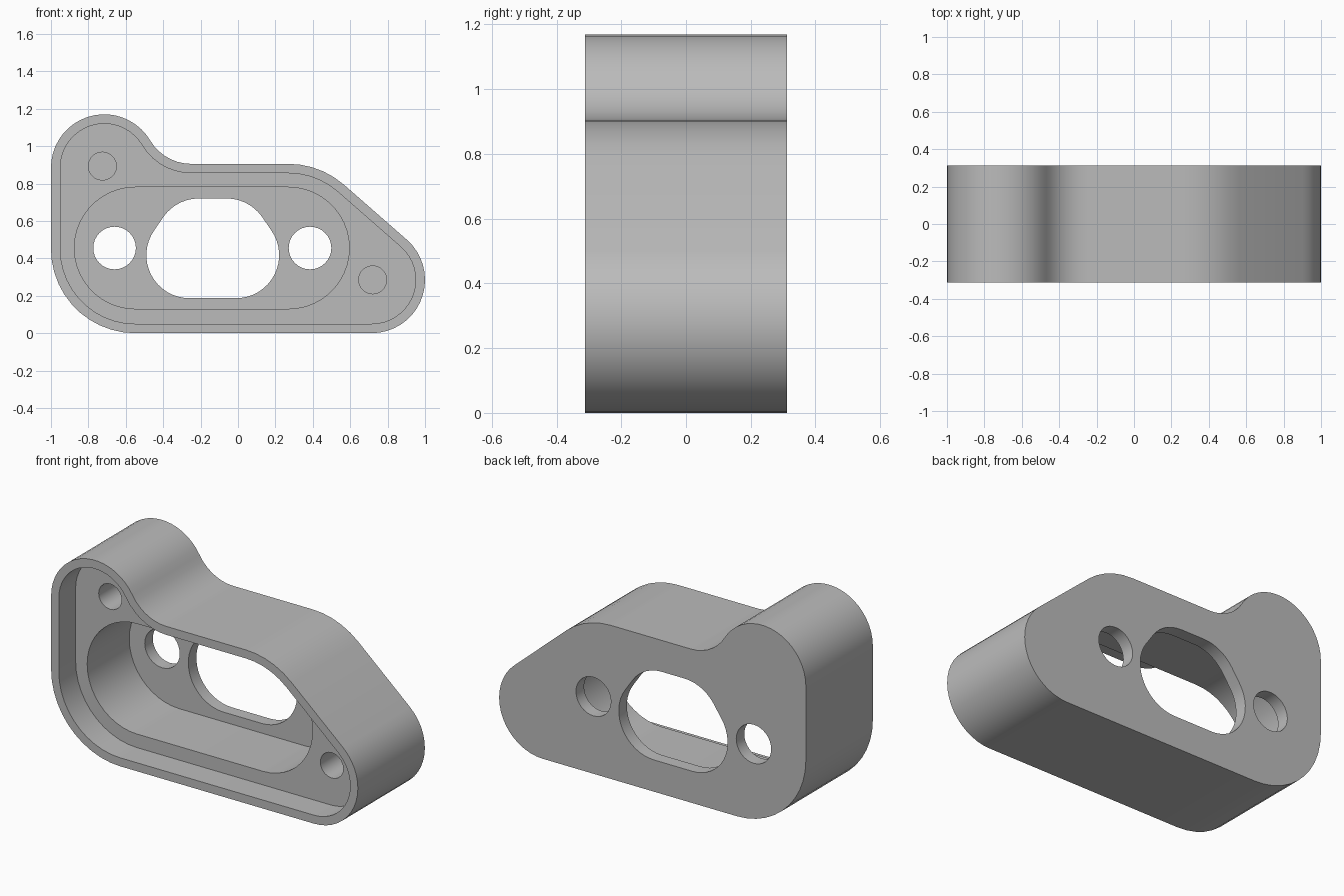
import bpy, bmesh, math

if "Cube" in bpy.data.objects:
    bpy.data.objects.remove(bpy.data.objects["Cube"])

FRONT, BACK = -0.312, 0.312      # outer faces
LEDGE, FLOOR, BLIND = -0.155, 0.237, 0.2   # recess depths along y

grey = bpy.data.materials.new("light grey")
grey.diffuse_color = (0.5, 0.5, 0.5, 1)
grey.use_nodes = True
grey.node_tree.nodes["Principled BSDF"].inputs["Base Color"].default_value = grey.diffuse_color


def arc(cx, cz, r, a0, a1, step=8):
    n = max(2, round(abs(a1 - a0) / step))
    angles = [math.radians(a0 + (a1 - a0) * i / n) for i in range(n + 1)]
    return [(cx + r * math.cos(a), cz + r * math.sin(a)) for a in angles]


def circle(cx, cz, r, n=32):
    return arc(cx, cz, r, 0, 360, 360 / n)[:-1]


def outline(d):
    """Body outline moved inward by d."""
    return (arc(-0.55, 0.45, 0.45 - d, 180, 270)
            + arc(0.715, 0.285, 0.285 - d, -90, 48.8)
            + arc(0.27, 0.455, 0.45 - d, 48.8, 90)
            + arc(-0.25, 1.16, 0.255 + d, 270, 210.6)
            + arc(-0.715, 0.885, 0.285 - d, 30.6, 180))


def prism(name, points, y0, y1):
    """Extrude an x-z profile from y0 to y1."""
    clean = [p for i, p in enumerate(points) if math.dist(p, points[i - 1]) > 1e-3]
    bm = bmesh.new()
    face = bm.faces.new([bm.verts.new((x, y0, z)) for x, z in clean])
    ext = bmesh.ops.extrude_face_region(bm, geom=[face])
    verts = [v for v in ext["geom"] if isinstance(v, bmesh.types.BMVert)]
    bmesh.ops.translate(bm, verts=verts, vec=(0, y1 - y0, 0))
    bmesh.ops.recalc_face_normals(bm, faces=bm.faces)
    mesh = bpy.data.meshes.new(name)
    bm.to_mesh(mesh)
    bm.free()
    mesh.materials.append(grey)
    obj = bpy.data.objects.new(name, mesh)
    bpy.context.collection.objects.link(obj)
    return obj


def cut(body, points, y0, y1):
    """Subtract an extruded profile from the body."""
    cutter = prism("cutter", points, y0, y1)
    cutter.hide_render = True
    mod = body.modifiers.new("cut", "BOOLEAN")
    mod.operation, mod.solver, mod.object = "DIFFERENCE", "EXACT", cutter
    bpy.context.view_layer.objects.active = body
    bpy.ops.object.modifier_apply(modifier=mod.name)
    bpy.data.objects.remove(cutter)


# Solid block
body = prism("housing", outline(0), FRONT, BACK)

# Rimmed recess, then the deep oblong pocket
cut(body, outline(0.05), FRONT - 0.1, LEDGE)
pocket = arc(-0.55, 0.455, 0.325, 90, 270) + arc(0.27, 0.455, 0.325, -90, 90)
cut(body, pocket, LEDGE - 0.05, FLOOR)

# Central window, mirrored about its middle
right_half = arc(-0.01, 0.417, 0.23, -90, 35) + arc(-0.06, 0.49, 0.23, 35, 90)
left_half = [(-0.27 - x, z) for x, z in reversed(right_half)]
cut(body, right_half + left_half, FLOOR - 0.05, BACK + 0.1)

# Through holes in the back wall
for x in (-0.66, 0.385):
    cut(body, circle(x, 0.455, 0.114), FLOOR - 0.05, BACK + 0.1)

# Blind screw holes in the two corner bosses
for x, z in ((-0.725, 0.893), (0.72, 0.285)):
    cut(body, circle(x, z, 0.075, 20), LEDGE - 0.05, BLIND)

# Smooth curved walls, sharp rims
bpy.ops.object.select_all(action="DESELECT")
body.select_set(True)
bpy.context.view_layer.objects.active = body
bpy.ops.object.shade_smooth_by_angle(angle=math.radians(30))
